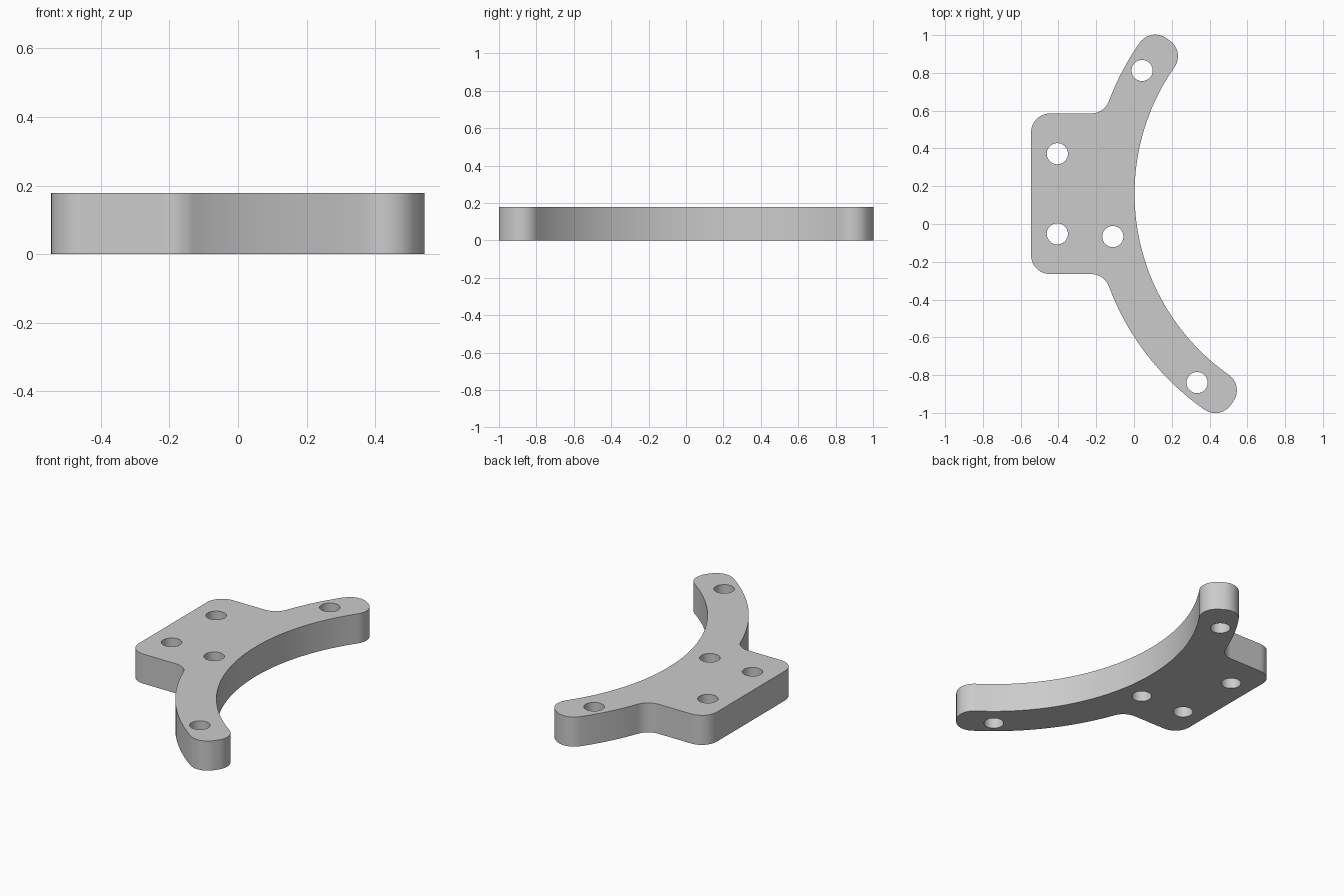
import bpy
import bmesh
from math import sin, cos, radians, degrees, atan2, sqrt

if "Cube" in bpy.data.objects:
    bpy.data.objects.remove(bpy.data.objects["Cube"])

THICK = 0.178
CX, CY = 1.173, 0.16           # centre of the curved arm
R_IN, R_OUT, R_HOLES = 1.17, 1.395, 1.305
FIL = 0.1                      # every corner radius
LEFT, HALF = -0.545, 0.425     # mounting tab: outer edge and half width
TOP_END, LOW_END = 145, 235    # arm end angles
HOLE = 0.056


def polar(r, a):
    return CX + r * cos(radians(a)), CY + r * sin(radians(a))


def arc(centre, r, a0, a1, n=12):
    steps = [radians(a0 + (a1 - a0) * i / n) for i in range(n + 1)]
    return [(centre[0] + r * cos(a), centre[1] + r * sin(a)) for a in steps]


# Concave fillet where the tab meets the arm
dy = HALF + FIL
dx = sqrt((R_OUT + FIL) ** 2 - dy ** 2)
lean = degrees(atan2(dy, dx))
tab_x = LEFT + FIL
tab_y = HALF - FIL

# Outline, walked once around the bracket
outline = (
    arc((CX, CY), R_IN, LOW_END, TOP_END, 64)
    + arc(polar(R_IN + FIL, TOP_END), FIL, TOP_END + 180, TOP_END + 270)
    + arc(polar(R_OUT - FIL, TOP_END), FIL, TOP_END - 90, TOP_END)
    + arc((CX, CY), R_OUT, TOP_END, 180 - lean, 16)
    + arc((CX - dx, CY + dy), FIL, -lean, -90)
    + arc((tab_x, CY + tab_y), FIL, 90, 180)
    + arc((tab_x, CY - tab_y), FIL, 180, 270)
    + arc((CX - dx, CY - dy), FIL, 90, lean)
    + arc((CX, CY), R_OUT, 180 + lean, LOW_END, 32)
    + arc(polar(R_OUT - FIL, LOW_END), FIL, LOW_END, LOW_END + 90)
    + arc(polar(R_IN + FIL, LOW_END), FIL, LOW_END + 90, LOW_END + 180)
)

# Bolt holes: three along the arm, two in the tab
centres = [polar(R_HOLES, a) for a in (150, 190, 230)]
centres += [(-0.406, CY + s * 0.212) for s in (-1, 1)]
loops = [outline] + [arc(c, HOLE, 0, 360, 40) for c in centres]

bm = bmesh.new()
for loop in loops:
    # Skip repeated points where arcs join
    pts = [p for i, p in enumerate(loop)
           if abs(p[0] - loop[i - 1][0]) + abs(p[1] - loop[i - 1][1]) > 1e-5]
    verts = [bm.verts.new((x, y, 0)) for x, y in pts]
    for i, v in enumerate(verts):
        bm.edges.new((verts[i - 1], v))

# Fill the profile around the holes and give it thickness
bmesh.ops.triangle_fill(bm, use_beauty=True, edges=bm.edges[:])
ext = bmesh.ops.extrude_face_region(bm, geom=bm.faces[:])
top = [g for g in ext["geom"] if isinstance(g, bmesh.types.BMVert)]
bmesh.ops.translate(bm, verts=top, vec=(0, 0, THICK))
bmesh.ops.recalc_face_normals(bm, faces=bm.faces[:])

mesh = bpy.data.meshes.new("curved_bracket")
bm.to_mesh(mesh)
bm.free()
bracket = bpy.data.objects.new("curved_bracket", mesh)
bpy.context.collection.objects.link(bracket)

# Plain grey finish
grey = bpy.data.materials.new("plain_grey")
grey.use_nodes = True
colour = (0.6, 0.6, 0.6, 1)
grey.diffuse_color = colour
grey.node_tree.nodes["Principled BSDF"].inputs["Base Color"].default_value = colour
mesh.materials.append(grey)

# Smooth walls, crisp rims
bpy.ops.object.select_all(action="DESELECT")
bracket.select_set(True)
bpy.context.view_layer.objects.active = bracket
bpy.ops.object.shade_smooth_by_angle(angle=radians(30))
